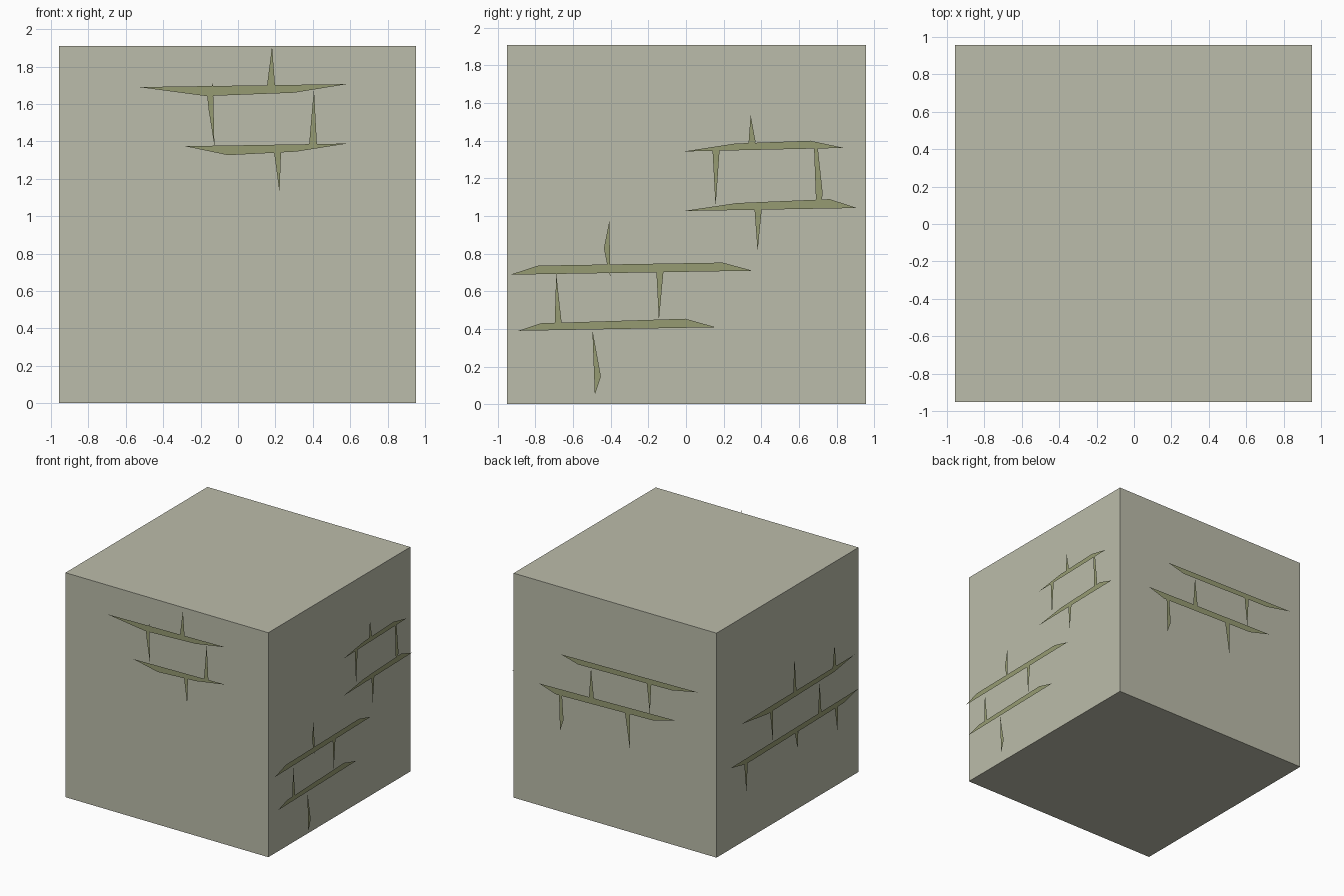
import bpy, bmesh
from mathutils import Vector


def material(name, rgb):
    m = bpy.data.materials.new(name)
    m.diffuse_color = (*rgb, 1)
    return m


STONE = material("pale stone", (0.50, 0.505, 0.405))
MORTAR = material("olive mortar", (0.305, 0.328, 0.170))


def finish(bm, name, mat):
    me = bpy.data.meshes.new(name)
    bm.to_mesh(me)
    bm.free()
    me.materials.append(mat)
    ob = bpy.data.objects.new(name, me)
    bpy.context.collection.objects.link(ob)


# Main block
bm = bmesh.new()
bmesh.ops.create_cube(bm, size=1)
for v in bm.verts:
    v.co = v.co * 1.907 + Vector((-0.003, 0.003, 0.9555))
finish(bm, "stone_block", STONE)


def crack_panel(name, place, normal, shapes):
    """Flat brick-joint outlines hovering just off one wall."""
    bm = bmesh.new()
    for pts in shapes:
        f = bm.faces.new([bm.verts.new(place(u, z)) for u, z in pts])
        f.normal_update()
        if f.normal.dot(Vector(normal)) < 0:
            f.normal_flip()
    finish(bm, name, MORTAR)


# Front wall joints (x, z): bars first, then upright wedges
front = [
    [(-.53, 1.69), (.583, 1.706), (.30, 1.66), (-.17, 1.642)],
    [(-.283, 1.374), (.583, 1.388), (.31, 1.345), (-.053, 1.326)],
    [(.182, 1.909), (.198, 1.695), (.155, 1.695)],
    [(-.165, 1.645), (-.134, 1.71), (-.126, 1.375), (-.157, 1.57)],
    [(.406, 1.68), (.422, 1.38), (.38, 1.38)],
    [(.193, 1.342), (.23, 1.342), (.222, 1.126)],
]
crack_panel("front_joints", lambda u, z: (u, -1, z), (0, -1, 0), front)

# Right wall joints (y, z), upper and lower groups
right_upper = [
    [(-.013, 1.343), (.838, 1.362), (.66, 1.40), (.26, 1.385)],
    [(-.013, 1.027), (.907, 1.043), (.763, 1.09), (.269, 1.069)],
    [(.343, 1.537), (.37, 1.39), (.332, 1.385)],
    [(.141, 1.348), (.178, 1.348), (.157, 1.05)],
    [(.68, 1.36), (.70, 1.36), (.726, 1.117), (.72, 1.085), (.69, 1.085)],
    [(.364, 1.036), (.402, 1.036), (.38, .814)],
]
right_lower = [
    [(-.933, .689), (.354, .71), (.194, .753), (-.785, .737)],
    [(-.891, .391), (.157, .41), (-.003, .455), (-.769, .431)],
    [(-.407, .973), (-.402, .68), (-.418, .74), (-.436, .83)],
    [(-.689, .693), (-.66, .43), (-.697, .43)],
    [(-.157, .704), (-.12, .704), (-.144, .445)],
    [(-.497, .396), (-.452, .149), (-.484, .05)],
]
for name, group in (("right_upper_joints", right_upper), ("right_lower_joints", right_lower)):
    crack_panel(name, lambda u, z: (1, u, z), (1, 0, 0), group)

# Back wall joints (x, z)
back = [
    [(.475, 1.363), (-.811, 1.384), (-.567, 1.336), (.315, 1.32)],
    [(.681, 1.061), (-.595, 1.088), (-.388, 1.033), (.521, 1.01)],
    [(.193, 1.325), (.212, 1.065), (.165, 1.065)],
    [(-.332, 1.335), (-.374, 1.335), (-.36, 1.08)],
    [(.493, 1.015), (.465, 1.015), (.451, .811), (.484, .714)],
    [(-.126, 1.03), (-.173, 1.03), (-.173, .729)],
]
crack_panel("back_joints", lambda u, z: (u, 1, z), (0, 1, 0), back)

# Left wall joints (y, z)
left = [
    [(.684, 1.043), (-.833, 1.055), (-.56, 1.012), (.33, .995)],
    [(.832, .725), (-.887, .746), (-.70, .70), (.62, .68)],
    [(-.028, 1.343), (-.012, 1.045), (-.055, 1.045)],
    [(-.565, 1.241), (-.54, 1.05), (-.59, 1.05)],
    [(.30, .998), (.26, .998), (.26, .725)],
    [(-.365, 1.01), (-.345, .735), (-.39, .735)],
    [(.645, .685), (.60, .685), (.617, .431)],
    [(-.035, .69), (-.08, .69), (-.07, .546)],
    [(-.57, .70), (-.615, .70), (-.605, .486)],
]
crack_panel("left_joints", lambda u, z: (-1, u, z), (-1, 0, 0), left)
